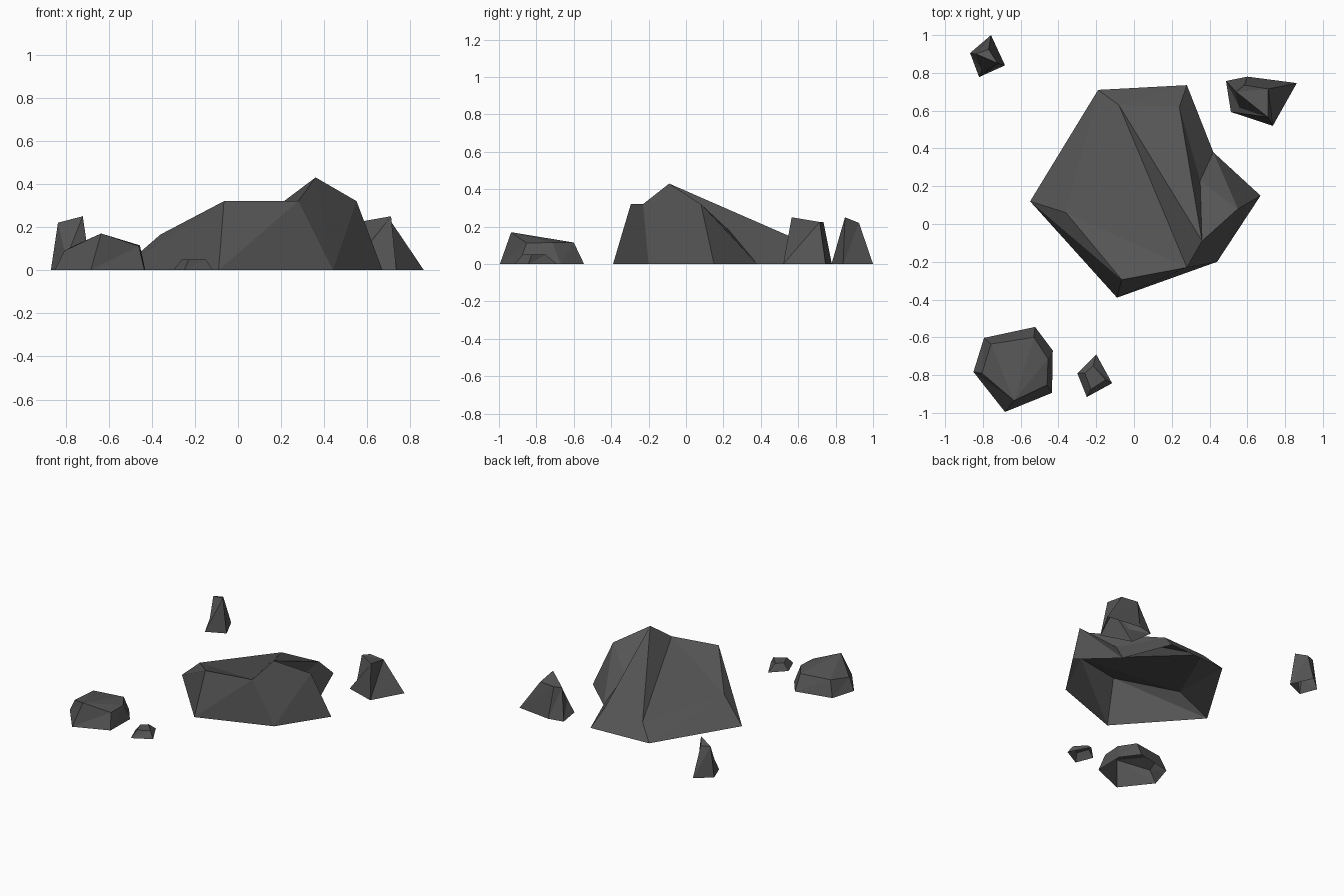
import bpy, bmesh

if "Cube" in bpy.data.objects:
    bpy.data.objects.remove(bpy.data.objects["Cube"])

stone = bpy.data.materials.new("dark_stone_grey")
stone.diffuse_color = (0.09, 0.09, 0.09, 1)
stone.use_nodes = True
stone.node_tree.nodes["Principled BSDF"].inputs["Base Color"].default_value = stone.diffuse_color


def rock(name, foot, crown, caps, flipped=()):
    """Open-bottomed faceted rock: walls from a foot outline (z=0) up to a crown
    outline (both clockwise from above), closed by cap faces over the crown."""
    bm = bmesh.new()
    made = {}
    for p in foot:
        if p not in made:
            made[p] = bm.verts.new((*p, 0))
    low = [made[p] for p in foot]
    top = [bm.verts.new(p) for p in crown]
    n = len(top)
    for i in range(n):
        j = (i + 1) % n
        if i in flipped:
            tris = ((low[i], top[i], top[j]), (low[i], top[j], low[j]))
        else:
            tris = ((low[i], top[i], low[j]), (top[i], top[j], low[j]))
        for t in tris:
            if len(set(t)) == 3:
                bm.faces.new(t)
    for c in caps:
        f = bm.faces.new([top[k] for k in c])
        f.normal_update()
        if f.normal.z < 0:
            f.normal_flip()
    me = bpy.data.meshes.new(name)
    bm.to_mesh(me)
    bm.free()
    me.materials.append(stone)
    ob = bpy.data.objects.new(name, me)
    bpy.context.collection.objects.link(ob)


# large central boulder with ridge and side spur
rock("main_boulder",
     [(-.55, .12), (-.19, .71), (.28, .735), (.42, .38), (.67, .15),
      (.44, -.2), (.44, -.2), (-.09, -.39)],
     [(-.36, .06, .165), (-.08, .63, .1), (.24, .62, .12), (.35, .23, .18),
      (.55, .08, .32), (.36, -.09, .43), (.28, -.23, .32), (-.065, -.295, .32)],
     [(0, 1, 6), (0, 6, 7), (1, 5, 6), (1, 2, 5), (2, 3, 5), (3, 4, 5)],
     flipped=(3,))

# chipped stone, back right
rock("back_right_stone",
     [(.487, .757), (.6, .78), (.862, .746), (.735, .52), (.513, .593)],
     [(.54, .7, .22), (.585, .735, .225), (.71, .715, .225), (.71, .565, .25), (.56, .615, .07)],
     [(0, 1, 2), (0, 2, 3), (0, 3, 4)])

# pointed stone, back left
rock("back_left_stone",
     [(-.868, .905), (-.757, 1.0), (-.683, .84), (-.82, .778)],
     [(-.835, .9, .22), (-.77, .925, .22), (-.72, .85, .25), (-.805, .815, .09)],
     [(0, 1, 2), (0, 2, 3)])

# low rounded stone, front left
rock("front_left_stone",
     [(-.794, -.603), (-.524, -.545), (-.43, -.67), (-.434, -.894), (-.683, -.995), (-.85, -.783)],
     [(-.757, -.635, .115), (-.53, -.6, .115), (-.455, -.714, .115),
      (-.46, -.852, .112), (-.635, -.935, .17), (-.805, -.79, .09)],
     [(0, 4, 5), (0, 1, 4), (1, 2, 4), (2, 3, 4)])

# small flat pebble, front
rock("front_pebble",
     [(-.2, -.69), (-.116, -.843), (-.25, -.916), (-.3, -.79)],
     [(-.217, -.75, .05), (-.15, -.825, .05), (-.228, -.875, .05), (-.26, -.79, .05)],
     [(0, 1, 2, 3)])
